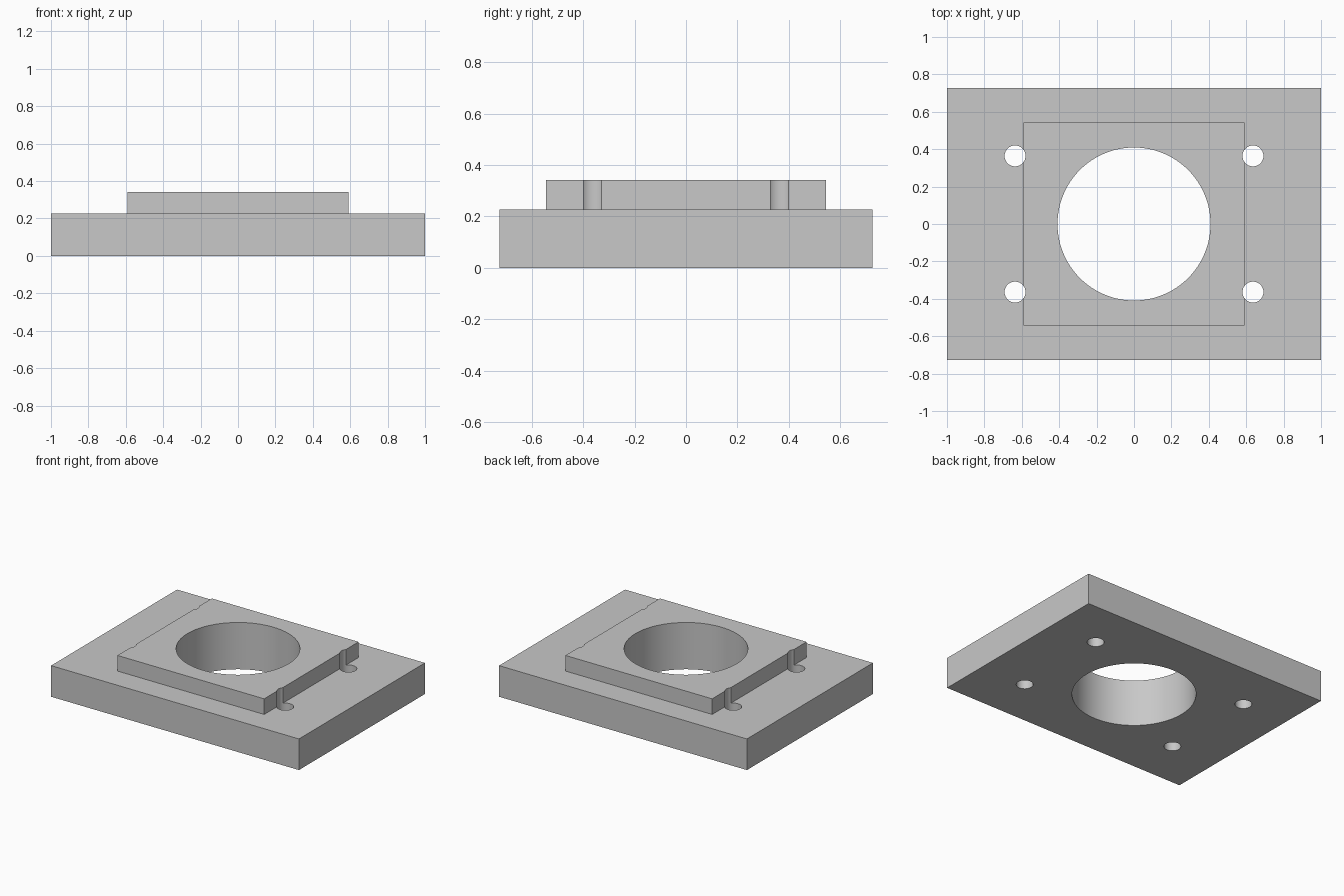
import bpy

default_cube = bpy.data.objects.get("Cube")
if default_cube:
    bpy.data.objects.remove(default_cube, do_unlink=True)

PLATE_TOP, PAD_TOP = 0.227, 0.341

grey = bpy.data.materials.new("plain_grey")
grey.use_nodes = True
grey.diffuse_color = (0.58, 0.58, 0.58, 1)
grey.node_tree.nodes["Principled BSDF"].inputs["Base Color"].default_value = grey.diffuse_color


def block(name, size_x, size_y, bottom, top):
    bpy.ops.mesh.primitive_cube_add(size=1, location=(0, 0, (bottom + top) / 2))
    ob = bpy.context.object
    ob.name = name
    ob.scale = (size_x, size_y, top - bottom)
    bpy.ops.object.transform_apply(location=True, rotation=False, scale=True)
    ob.data.materials.append(grey)
    return ob


def drill(name, x, y, radius, sides):
    bpy.ops.mesh.primitive_cylinder_add(vertices=sides, radius=radius, depth=1, location=(x, y, 0.2))
    ob = bpy.context.object
    ob.name = name
    ob.hide_render = True
    ob.data.materials.append(grey)
    return ob


def combine(target, tool, operation):
    mod = target.modifiers.new(tool.name, "BOOLEAN")
    mod.operation = operation
    mod.solver = "EXACT"
    mod.object = tool
    bpy.context.view_layer.objects.active = target
    bpy.ops.object.modifier_apply(modifier=mod.name)
    bpy.data.objects.remove(tool, do_unlink=True)


# Base plate with the raised pad fused on top
plate = block("mounting_plate", 2.0, 1.452, 0, PLATE_TOP)
combine(plate, block("raised_pad", 1.184, 1.088, PLATE_TOP / 2, PAD_TOP), "UNION")

# Central bore
combine(plate, drill("centre_bore", 0, 0, 0.409, 96), "DIFFERENCE")

# Four bolt holes that notch the sides of the pad
for x in (-0.636, 0.636):
    for y in (-0.364, 0.364):
        combine(plate, drill("bolt_hole", x, y, 0.056, 40), "DIFFERENCE")

# Smooth round walls, sharp edges
bpy.ops.object.select_all(action="DESELECT")
plate.select_set(True)
bpy.context.view_layer.objects.active = plate
bpy.ops.object.shade_smooth_by_angle()
